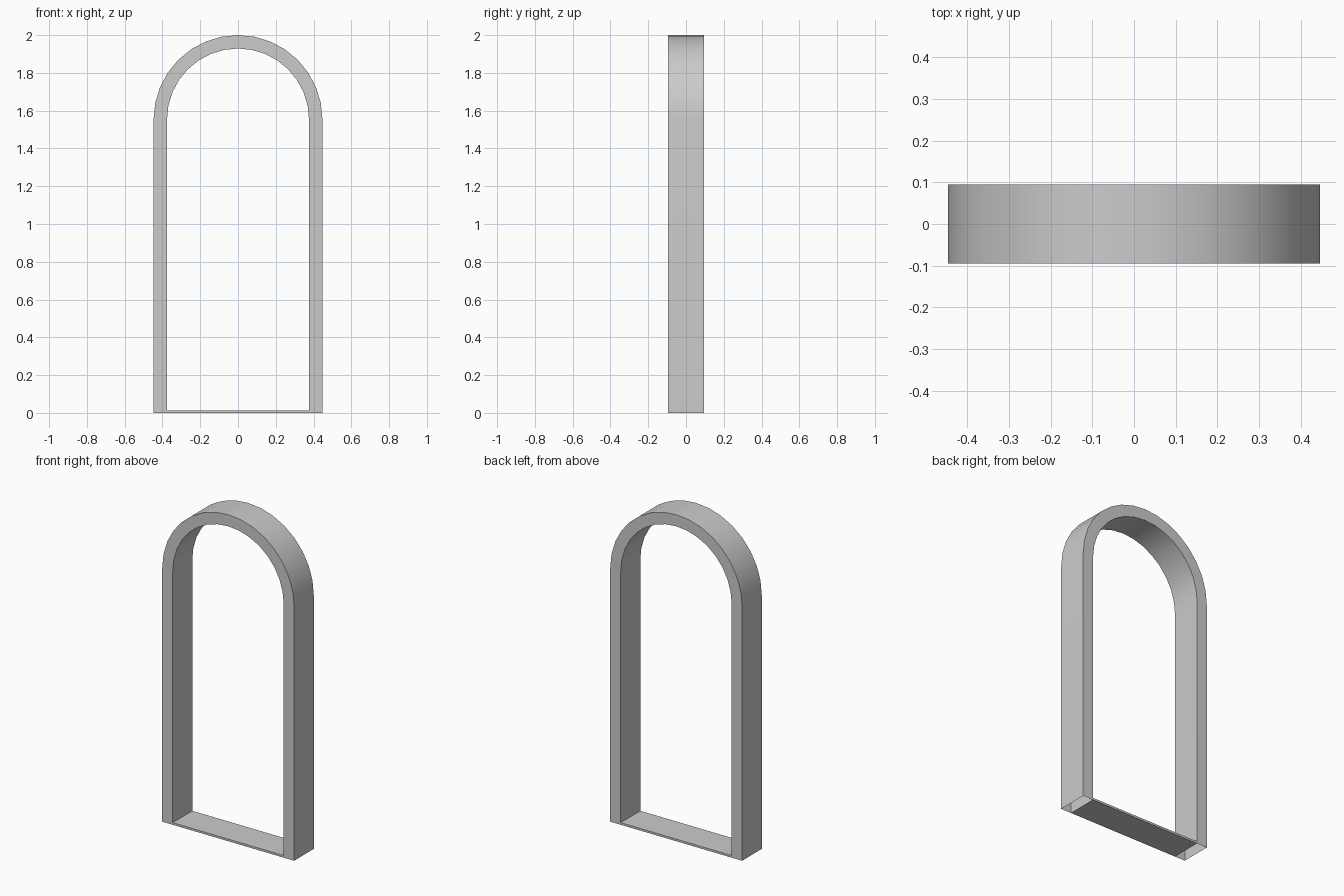
import bpy
import bmesh
import math

cube = bpy.data.objects.get("Cube")
if cube:
    bpy.data.objects.remove(cube, do_unlink=True)

OUTER, INNER = 0.447, 0.376   # half widths
DEPTH = 0.095                 # half depth
SPRING = 2 - OUTER            # height where the arch starts
SEGMENTS = 16
SILL = 0.013

grey = bpy.data.materials.new("light grey")
grey.use_nodes = True
colour = (0.6, 0.6, 0.6, 1)
grey.diffuse_color = colour
grey.node_tree.nodes["Principled BSDF"].inputs["Base Color"].default_value = colour


def finish(bm, name):
    bmesh.ops.recalc_face_normals(bm, faces=bm.faces)
    mesh = bpy.data.meshes.new(name)
    bm.to_mesh(mesh)
    bm.free()
    mesh.materials.append(grey)
    obj = bpy.data.objects.new(name, mesh)
    bpy.context.collection.objects.link(obj)
    return obj


def arch_line(radius):
    """Up one leg, round the arch and down the other leg."""
    line = [(radius, 0)]
    for i in range(SEGMENTS + 1):
        a = math.pi * i / SEGMENTS
        line.append((radius * math.cos(a), SPRING + radius * math.sin(a)))
    return line + [(-radius, 0)]


# Arched frame: a rectangular section swept along the arch, open at the feet
bm = bmesh.new()
rings = []
for (xo, zo), (xi, zi) in zip(arch_line(OUTER), arch_line(INNER)):
    corners = [(xo, -DEPTH, zo), (xo, DEPTH, zo), (xi, DEPTH, zi), (xi, -DEPTH, zi)]
    rings.append([bm.verts.new(c) for c in corners])
for a, b in zip(rings, rings[1:]):
    for k in range(4):
        n = (k + 1) % 4
        bm.faces.new((a[k], a[n], b[n], b[k]))
frame = finish(bm, "arched_frame")
bpy.context.view_layer.objects.active = frame
frame.select_set(True)
bpy.ops.object.shade_smooth_by_angle(angle=math.radians(30))
frame.select_set(False)

# Thin sill between the legs
bm = bmesh.new()
bmesh.ops.create_cube(bm, size=1)
bmesh.ops.scale(bm, vec=(2 * INNER, 2 * DEPTH, SILL), verts=bm.verts)
bmesh.ops.translate(bm, vec=(0, 0, SILL / 2), verts=bm.verts)
finish(bm, "sill")
